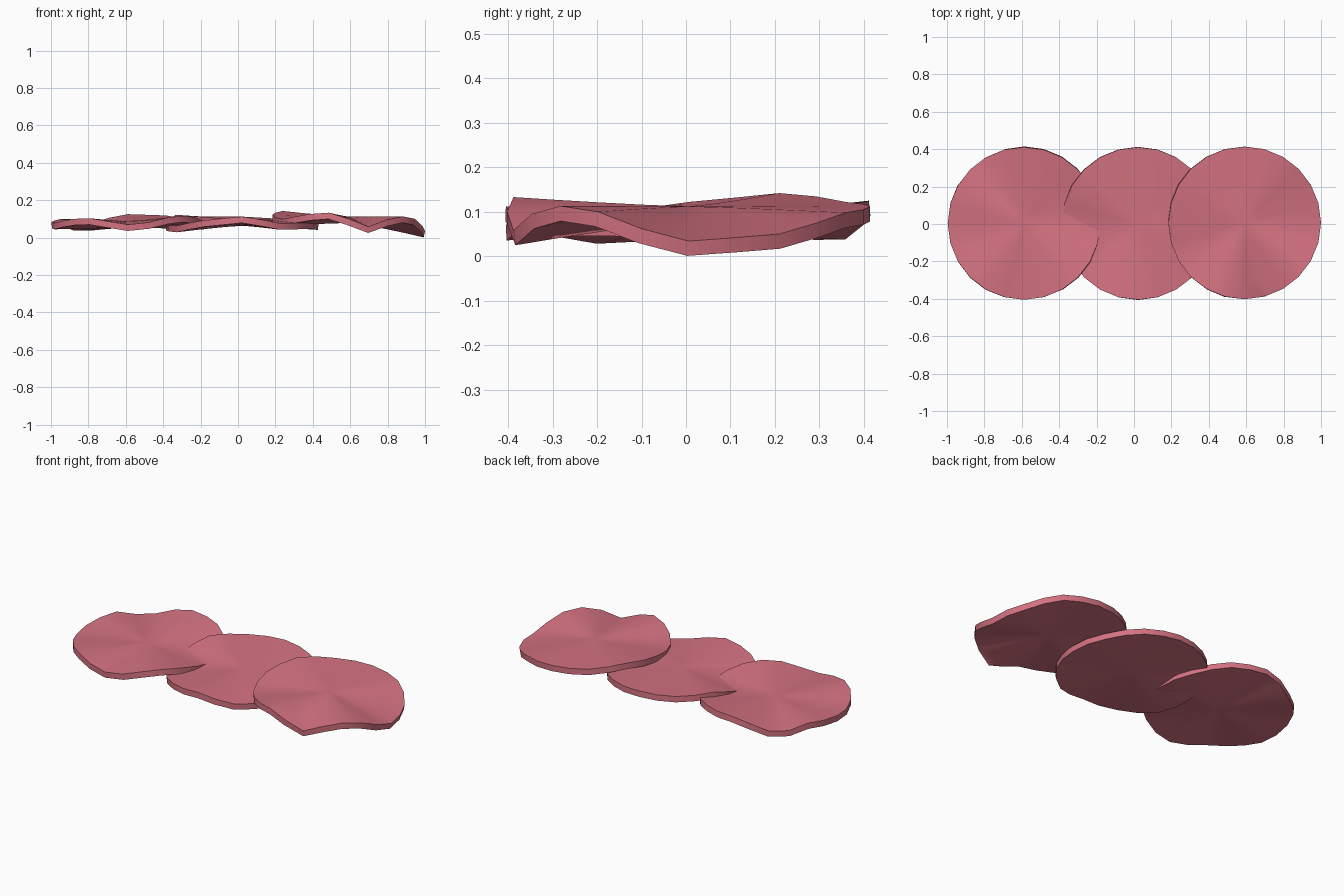
import bpy, bmesh, math

if "Cube" in bpy.data.objects:
    bpy.data.objects.remove(bpy.data.objects["Cube"])

SIDES = 24
RINGS = 4
RADIUS = 0.408
THICK = 0.034

mat = bpy.data.materials.new("cured_meat")
mat.diffuse_color = (0.66, 0.17, 0.22, 1)
mat.use_nodes = True
mat.node_tree.nodes["Principled BSDF"].inputs["Base Color"].default_value = mat.diffuse_color


def rim_height(keys, deg):
    """Linear, periodic interpolation of (angle, height) pairs."""
    pts = keys + [(keys[0][0] + 360, keys[0][1])]
    for (a0, h0), (a1, h1) in zip(pts, pts[1:]):
        if a0 <= deg <= a1:
            return h0 + (h1 - h0) * (deg - a0) / (a1 - a0)
    return keys[0][1]


def wavy_slice(name, cx, cy, centre, keys):
    bm = bmesh.new()
    mid = bm.verts.new((cx, cy, centre))
    prev = None
    for r in range(1, RINGS + 1):
        t = r / RINGS
        ring = []
        for i in range(SIDES):
            a = math.tau * i / SIDES
            h = rim_height(keys, 360 * i / SIDES)
            z = centre + (h - centre) * t ** 1.25
            ring.append(bm.verts.new((cx + RADIUS * t * math.cos(a),
                                      cy + RADIUS * t * math.sin(a), z)))
        for i in range(SIDES):
            j = (i + 1) % SIDES
            if prev is None:
                bm.faces.new((mid, ring[i], ring[j]))
            else:
                bm.faces.new((prev[i], ring[i], ring[j], prev[j]))
        prev = ring
    me = bpy.data.meshes.new(name)
    bm.to_mesh(me)
    bm.free()
    me.materials.append(mat)
    ob = bpy.data.objects.new(name, me)
    bpy.context.collection.objects.link(ob)
    # thickness hangs below the top surface
    mod = ob.modifiers.new("thickness", 'SOLIDIFY')
    mod.thickness = THICK
    mod.offset = -1
    bpy.context.view_layer.objects.active = ob
    ob.select_set(True)
    bpy.ops.object.modifier_apply(modifier=mod.name)
    bpy.ops.object.shade_smooth_by_angle(angle=math.radians(35))
    ob.select_set(False)
    return ob


# left slice: tucked under the middle at the back, over it at the front
wavy_slice("left_slice", -0.588, 0.003, 0.087, [
    (0, .078), (30, .088), (60, .118), (90, .125), (105, .105), (127, .055),
    (150, .10), (180, .083), (195, .078), (225, .10), (240, .103),
    (275, .064), (300, .105), (320, .12), (340, .10)])

# middle slice
wavy_slice("middle_slice", 0.022, 0.003, 0.097, [
    (0, .075), (30, .08), (60, .10), (90, .112), (120, .112), (150, .122),
    (180, .072), (210, .062), (240, .092), (270, .112), (285, .095),
    (300, .076), (330, .08)])

# right slice: lies over the middle one
wavy_slice("right_slice", 0.592, 0.006, 0.112, [
    (0, .034), (30, .05), (45, .075), (60, .098), (90, .112), (120, .122),
    (147, .144), (180, .122), (207, .095), (240, .126), (255, .133),
    (270, .10), (284, .056), (300, .095), (315, .113), (330, .10),
    (345, .062)])
